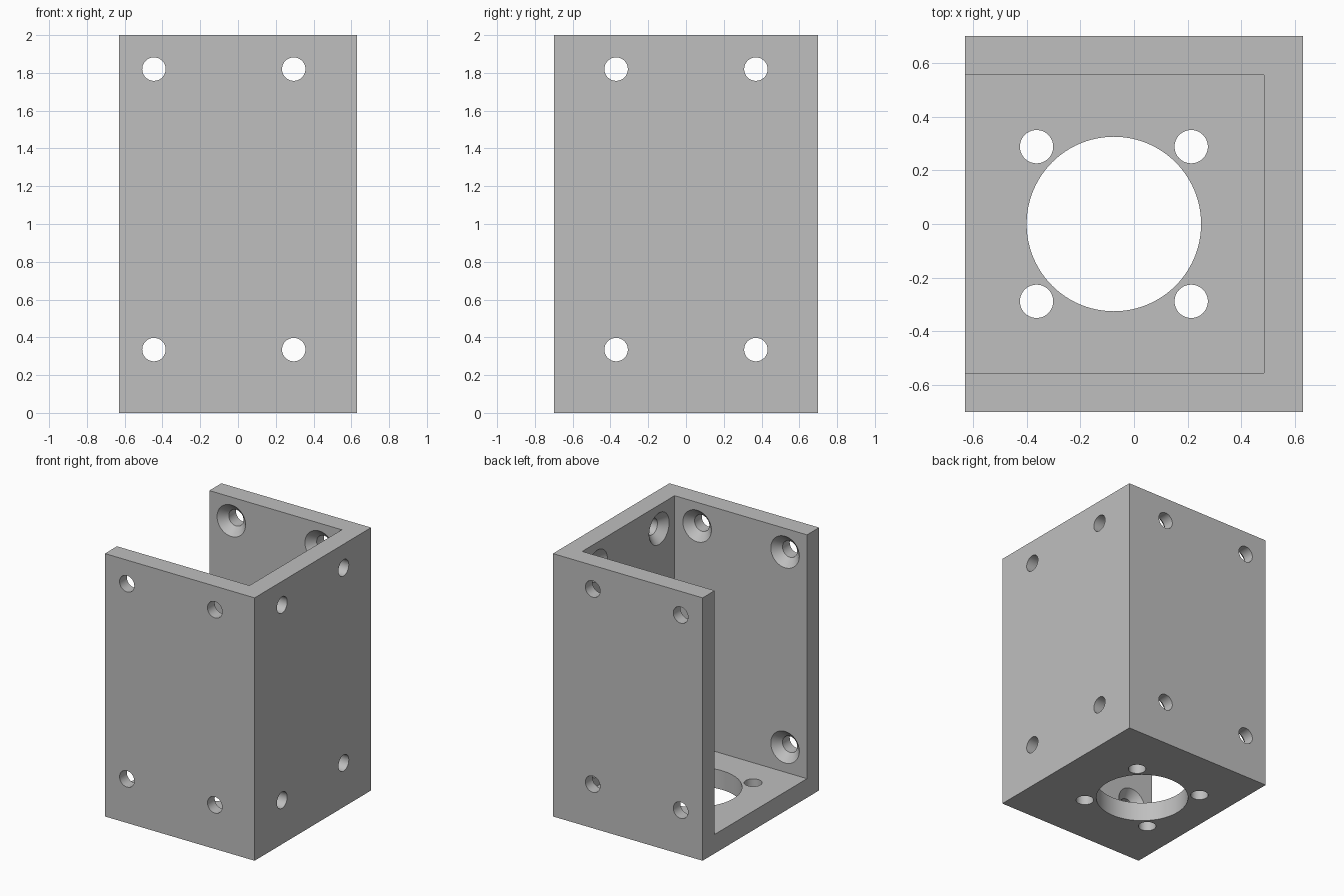
import bpy
import bmesh
from math import radians
from mathutils import Matrix, Vector

W, D, H = 1.26, 1.40, 2.0      # outer size
T = 0.145                      # wall and floor thickness
CX = -0.075                    # centre of the hole pattern along x
SCREW_R, SINK_R, SINK_DEPTH = 0.062, 0.12, 0.058

cube = bpy.data.objects.get("Cube")
if cube:
    bpy.data.objects.remove(cube, do_unlink=True)

grey = bpy.data.materials.new("light_grey")
grey.use_nodes = True
grey.diffuse_color = (0.52, 0.52, 0.52, 1)
grey.node_tree.nodes["Principled BSDF"].inputs["Base Color"].default_value = (0.52, 0.52, 0.52, 1)


def add_box(bm, low, high):
    low, high = Vector(low), Vector(high)
    size = Matrix.Diagonal((high - low).to_4d())
    size[3][3] = 1
    bmesh.ops.create_cube(bm, size=1, matrix=Matrix.Translation((low + high) / 2) @ size)


def add_hole(bm, start, direction, profile, sides=64):
    """Closed turned solid: profile is (radius, depth) along direction."""
    turn = Vector(direction).to_track_quat('Z', 'Y').to_matrix().to_4x4()
    place = Matrix.Translation(start) @ turn
    rings = []
    for radius, depth in profile:
        ring = bmesh.ops.create_circle(bm, segments=sides, radius=radius,
                                       matrix=place @ Matrix.Translation((0, 0, depth)))
        rings.append(ring["verts"])
    for a, b in zip(rings, rings[1:]):
        for i in range(sides):
            j = (i + 1) % sides
            bm.faces.new((a[i], a[j], b[j], b[i]))
    bm.faces.new(rings[0][::-1])
    bm.faces.new(rings[-1])


def make_object(name, bm):
    bmesh.ops.recalc_face_normals(bm, faces=bm.faces[:])
    mesh = bpy.data.meshes.new(name)
    bm.to_mesh(mesh)
    bm.free()
    mesh.materials.append(grey)
    obj = bpy.data.objects.new(name, mesh)
    bpy.context.scene.collection.objects.link(obj)
    return obj


def cut(target, cutter):
    cutter.hide_render = True
    mod = target.modifiers.new("cut", 'BOOLEAN')
    mod.operation, mod.solver, mod.object = 'DIFFERENCE', 'EXACT', cutter
    bpy.ops.object.select_all(action='DESELECT')
    bpy.context.view_layer.objects.active = target
    target.select_set(True)
    bpy.ops.object.modifier_apply(modifier=mod.name)
    bpy.data.objects.remove(cutter, do_unlink=True)


# Solid block
bm = bmesh.new()
add_box(bm, (-W / 2, -D / 2, 0), (W / 2, D / 2, H))
bracket = make_object("mounting_bracket", bm)

# Cavity, open at the top and on one side
bm = bmesh.new()
add_box(bm, (-W, -D / 2 + T, T), (W / 2 - T, D / 2 - T, H + 0.5))
cut(bracket, make_object("cavity_cutter", bm))

# Wall screw holes, countersunk from the inside
bm = bmesh.new()
screw = [(SCREW_R, -0.05), (SCREW_R, T - SINK_DEPTH), (SINK_R, T), (SINK_R, T + 0.02)]
for z in (0.335, 1.82):
    for side in (-1, 1):
        add_hole(bm, (W / 2, side * 0.37, z), (-1, 0, 0), screw)
        for x in (CX - 0.37, CX + 0.37):
            add_hole(bm, (x, side * D / 2, z), (0, -side, 0), screw)

# Floor: central bore and four plain holes
through = (-0.05, T + 0.05)
add_hole(bm, (CX, 0, 0), (0, 0, 1), [(0.325, d) for d in through], 96)
for sx in (-1, 1):
    for sy in (-1, 1):
        add_hole(bm, (CX + sx * 0.288, sy * 0.288, 0), (0, 0, 1), [(SCREW_R, d) for d in through])
cut(bracket, make_object("hole_cutter", bm))

bpy.ops.object.shade_smooth_by_angle(angle=radians(30))
